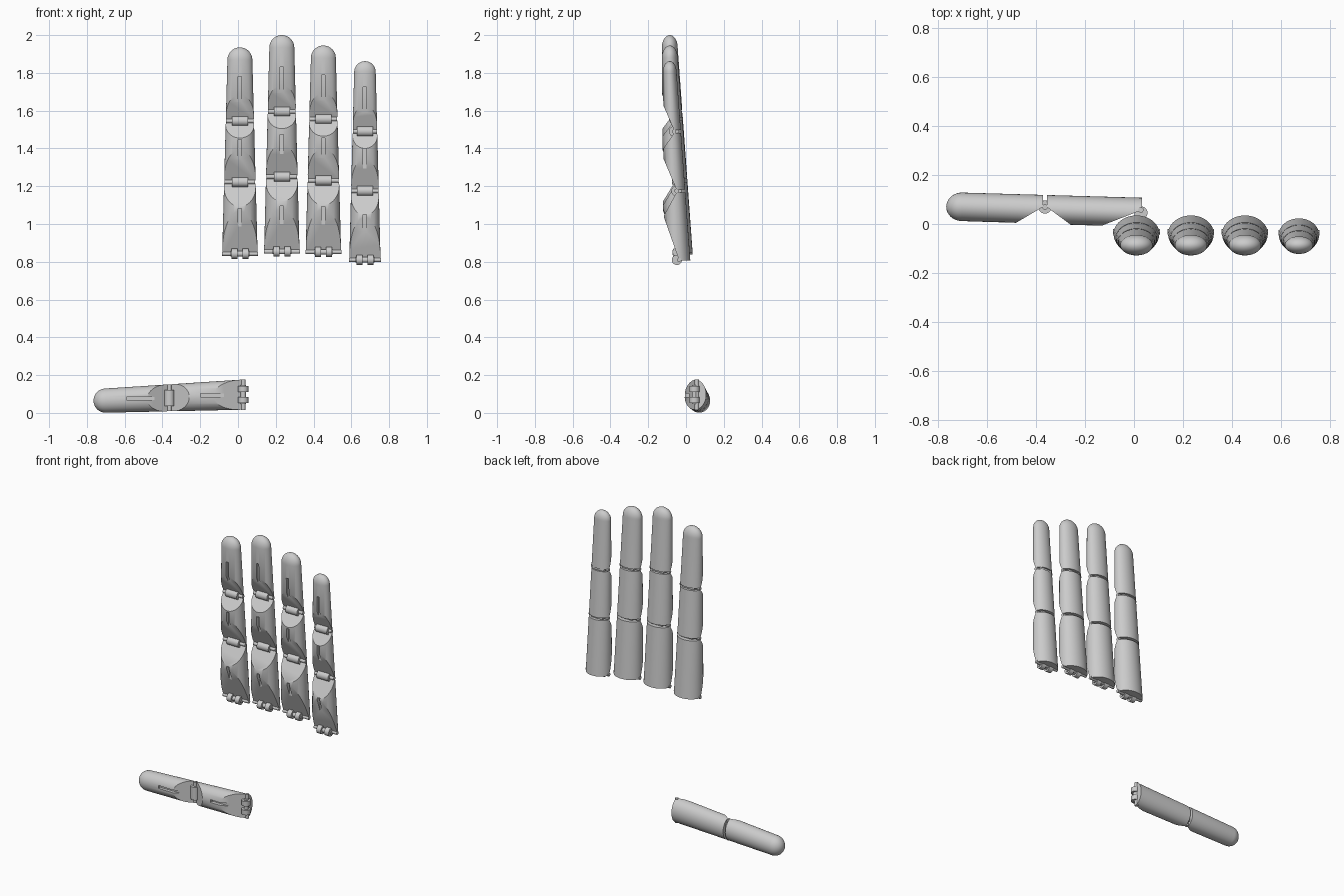
import bpy, bmesh
from math import sin, cos, pi
from mathutils import Matrix, Vector

cube = bpy.data.objects.get("Cube")
if cube:
    bpy.data.objects.remove(cube, do_unlink=True)

grey = bpy.data.materials.new("light_grey")
grey.use_nodes = True
grey.diffuse_color = (0.6, 0.6, 0.6, 1)
grey.node_tree.nodes["Principled BSDF"].inputs["Base Color"].default_value = (0.6, 0.6, 0.6, 1)

GAP = 0.008
SIDES = 48
# Local axes: across the digit, through its depth, along its length
UPRIGHT = Matrix.Identity(4)
SIDEWAYS = Matrix(((0, 0, -1, 0), (0, 1, 0, 0), (1, 0, 0, 0), (0, 0, 0, 1)))


def add_object(name, bm, frame):
    bmesh.ops.recalc_face_normals(bm, faces=bm.faces)
    mesh = bpy.data.meshes.new(name)
    bm.to_mesh(mesh)
    bm.free()
    mesh.transform(frame)
    mesh.materials.append(grey)
    obj = bpy.data.objects.new(name, mesh)
    bpy.context.collection.objects.link(obj)
    return obj


def activate(obj):
    bpy.ops.object.select_all(action='DESELECT')
    obj.select_set(True)
    bpy.context.view_layer.objects.active = obj


def smooth(obj):
    activate(obj)
    bpy.ops.object.shade_smooth_by_angle(angle=0.6)


def pin(name, frame, u, v, t, radius, length):
    """Cylinder lying across the digit."""
    bm = bmesh.new()
    bmesh.ops.create_cone(bm, cap_ends=True, segments=24, radius1=radius, radius2=radius,
                          depth=length,
                          matrix=Matrix.Translation((u, v, t)) @ Matrix.Rotation(pi / 2, 4, 'Y'))
    smooth(add_object(name, bm, frame))


def slant_cut(bm, start, end):
    """Slice off the palm side along a line given as (depth, length) points."""
    dv, dt = end[0] - start[0], end[1] - start[1]
    normal = Vector((0, dt, -dv))
    if normal.y > 0:
        normal.negate()
    bmesh.ops.bisect_plane(bm, geom=bm.verts[:] + bm.edges[:] + bm.faces[:], dist=1e-6,
                           plane_co=(0, start[0], start[1]), plane_no=normal, clear_outer=True)
    bmesh.ops.holes_fill(bm, edges=[e for e in bm.edges if e.is_boundary], sides=0)


def carve_slot(obj, frame, u, v, t0, t1):
    """Tendon groove down the middle of the palm side."""
    bm = bmesh.new()
    bmesh.ops.create_cube(bm, size=1, matrix=Matrix.Translation((u, v - 0.1, (t0 + t1) / 2))
                          @ Matrix.Diagonal((0.018, 0.2, t1 - t0, 1)))
    cutter = add_object("slot_cutter", bm, frame)
    cutter.hide_render = True
    mod = obj.modifiers.new("slot", 'BOOLEAN')
    mod.operation = 'DIFFERENCE'
    mod.solver = 'EXACT'
    mod.object = cutter
    activate(obj)
    bpy.ops.object.modifier_apply(modifier=mod.name)
    bpy.data.objects.remove(cutter, do_unlink=True)


def digit(name, frame, stops, base, top, arches, troughs, slots):
    """stops: base, joints, tip. base/top: centre across, centre depth, half width, half depth."""
    dome = top[2]
    shoulder = stops[-1] - dome

    def section(t):
        f = (t - stops[0]) / (shoulder - stops[0])
        return [p + (q - p) * f for p, q in zip(base, top)]

    def hinge_depth(t):
        return section(t)[1] + 0.01

    def front(t):
        s = section(t)
        return s[1] - s[3]

    count = len(stops) - 1
    for i in range(count):
        low = stops[i] + (GAP if i else 0)
        last = i == count - 1
        high = shoulder if last else stops[i + 1] - GAP
        rings = [(low, 1), (high, 1)]
        if last:
            rings += [(shoulder + dome * sin(k * pi / 20), cos(k * pi / 20)) for k in range(1, 10)]
        # Tapered oval body, with a rounded tip on the last segment
        bm = bmesh.new()
        loops = []
        for t, scale in rings:
            u, v, a, b = section(min(t, shoulder))
            loops.append([bm.verts.new((u + a * scale * cos(2 * pi * k / SIDES),
                                        v + b * scale * sin(2 * pi * k / SIDES), t))
                          for k in range(SIDES)])
        for r, s in zip(loops, loops[1:]):
            for k in range(SIDES):
                n = (k + 1) % SIDES
                bm.faces.new((r[k], r[n], s[n], s[k]))
        bm.faces.new(loops[0][::-1])
        if last:
            tip = bm.verts.new((top[0], top[1], stops[-1]))
            for k in range(SIDES):
                bm.faces.new((loops[-1][k], loops[-1][(k + 1) % SIDES], tip))
        else:
            bm.faces.new(loops[-1])
        bmesh.ops.recalc_face_normals(bm, faces=bm.faces)
        # Slanted clearances that let the joints fold
        apex = stops[i] + arches[i]
        v0, v1 = hinge_depth(low), front(apex)
        slant_cut(bm, (v0, low), (v1, apex))
        if not last:
            end = stops[i + 1] - troughs[i]
            slant_cut(bm, (hinge_depth(high), high), (front(end), end))
        body = add_object(f"{name}_segment_{i + 1}", bm, frame)
        begin, finish = (stops[i] + d for d in slots[i])
        floor = v0 + (v1 - v0) * (begin - low) / (apex - low)
        carve_slot(body, frame, section(begin)[0], floor, begin, finish)
        smooth(body)

    # Hinges between segments
    for i, t in enumerate(stops[1:-1], 1):
        u, _, a, _ = section(t)
        v = hinge_depth(t)
        pin(f"{name}_hinge_barrel_{i}", frame, u, v, t, 0.027, 0.085)
        pin(f"{name}_hinge_axle_{i}", frame, u, v, t, 0.011, a * 1.94)
    # Open knuckle at the root
    u, _, a, _ = base
    t = stops[0] + 0.004
    v = hinge_depth(t) - 0.012
    for side, offset in (("left", 0.029), ("right", -0.029)):
        pin(f"{name}_root_knuckle_{side}", frame, u + offset, v, t, 0.027, 0.032)
    pin(f"{name}_root_axle", frame, u, v, t, 0.014, 0.1)
    pin(f"{name}_root_lip", frame, u, v + 0.012, t, 0.011, a * 2.02)


# Four fingers
full = ((-0.042, 0.094, 0.077), (-0.086, 0.066, 0.042))
small = ((-0.046, 0.083, 0.069), (-0.086, 0.057, 0.036))
fingers = [
    ("index_finger", 0.01, (0.838, 1.222, 1.545, 1.935), full),
    ("middle_finger", 0.232, (0.85, 1.25, 1.595, 2.0), full),
    ("ring_finger", 0.452, (0.848, 1.23, 1.555, 1.945), full),
    ("little_finger", 0.672, (0.806, 1.175, 1.49, 1.862), small),
]
for name, x, stops, (base, top) in fingers:
    digit(name, UPRIGHT, stops, (x, *base), (x, *top),
          arches=(0.23, 0.17, 0.14), troughs=(0.13, 0.09),
          slots=((0.15, 0.245), (0.12, 0.225), (0.1, 0.235)))

# Thumb lying on its side
digit("thumb", SIDEWAYS, (-0.032, 0.363, 0.765),
      (0.097, 0.047, 0.08, 0.06), (0.065, 0.07, 0.064, 0.058),
      arches=(0.165, 0.118), troughs=(0.105,),
      slots=((0.105, 0.23), (0.08, 0.228)))
